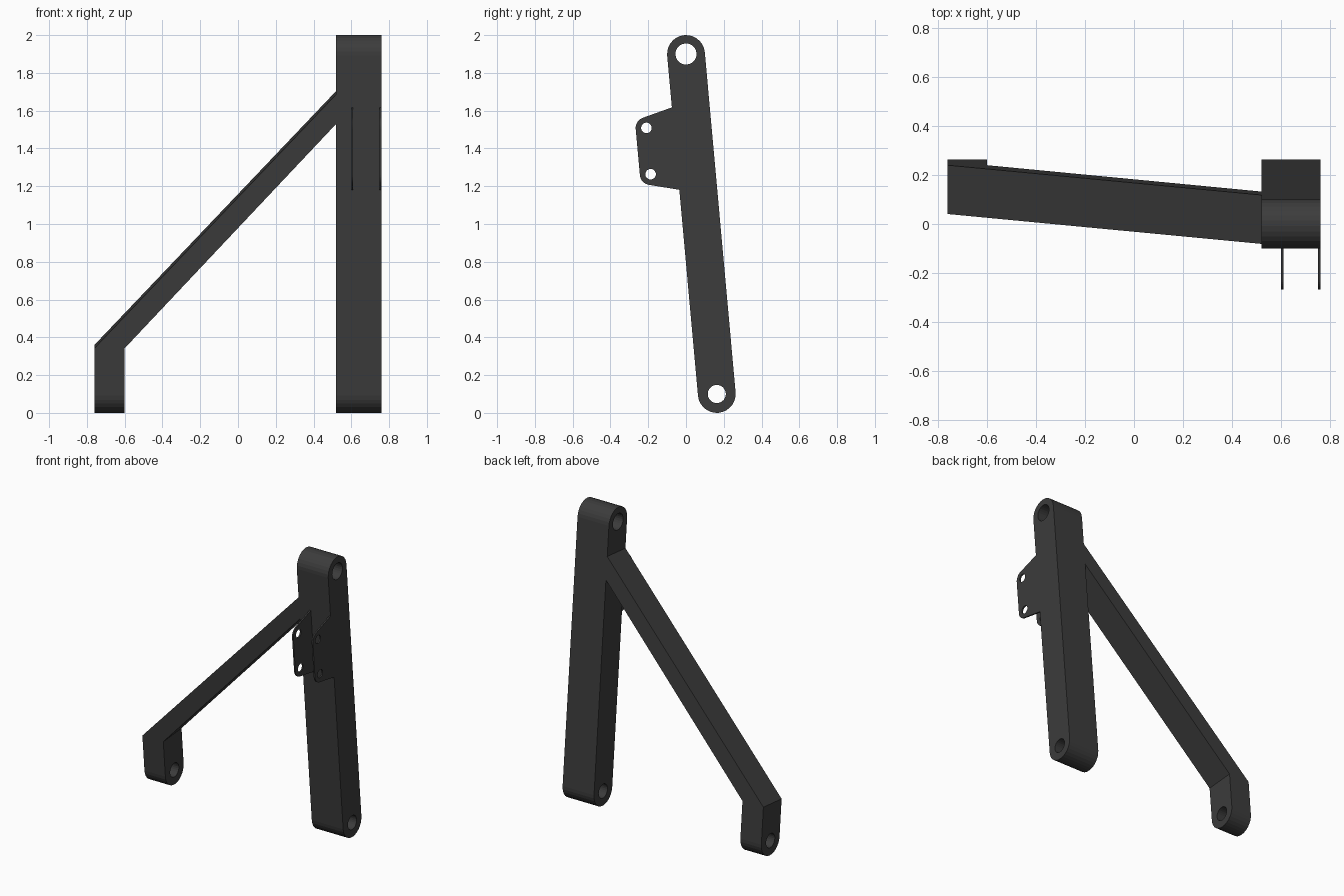
import bpy, bmesh
from math import cos, sin, radians
from mathutils import Vector, Matrix

if "Cube" in bpy.data.objects:
    bpy.data.objects.remove(bpy.data.objects["Cube"])

# Leaning frame: origin at the lower pin, U runs up the arm, N is its rear normal
PIN = Vector((0, 0.163, 0.1))
U = Vector((0, -0.163, 1.8))
LENGTH = U.length
U.normalize()
N = U.cross(Vector((1, 0, 0)))
FRAME = Matrix((Vector((1, 0, 0)), N, U)).transposed().to_4x4()
FRAME.translation = PIN

dark = bpy.data.materials.new("dark_metal")
dark.diffuse_color = (0.045, 0.045, 0.045, 1)
dark.use_nodes = True
dark.node_tree.nodes["Principled BSDF"].inputs["Base Color"].default_value = dark.diffuse_color


def arc(cx, cy, r, a0, a1, n):
    return [(cx + r * cos(radians(a0 + (a1 - a0) * i / n)),
             cy + r * sin(radians(a0 + (a1 - a0) * i / n))) for i in range(n + 1)]


def circle(cx, cy, r, n=24):
    return arc(cx, cy, r, 0, 360, n)[:-1]


def slab(name, loops, x0, x1):
    """Extrude a side profile (with holes) from x0 to x1 in the leaning frame."""
    cu = bpy.data.curves.new(name, 'CURVE')
    cu.dimensions = '2D'
    cu.fill_mode = 'BOTH'
    cu.extrude = (x1 - x0) / 2
    for pts in loops:
        sp = cu.splines.new('POLY')
        sp.points.add(len(pts) - 1)
        for p, (a, b) in zip(sp.points, pts):
            p.co = (a, b, 0, 1)
        sp.use_cyclic_u = True
    tmp = bpy.data.objects.new(name + "_profile", cu)
    bpy.context.collection.objects.link(tmp)
    bpy.context.view_layer.update()
    me = bpy.data.meshes.new_from_object(tmp.evaluated_get(bpy.context.evaluated_depsgraph_get()))
    bpy.data.objects.remove(tmp)
    bm = bmesh.new()
    bm.from_mesh(me)
    for v in bm.verts:
        a, b, c = v.co
        v.co = (c + (x0 + x1) / 2, a, b)
    bmesh.ops.remove_doubles(bm, verts=bm.verts, dist=1e-5)
    bmesh.ops.recalc_face_normals(bm, faces=bm.faces)
    for f in bm.faces:
        f.smooth = False
    bm.to_mesh(me)
    bm.free()
    me.materials.clear()
    me.materials.append(dark)
    ob = bpy.data.objects.new(name, me)
    ob.matrix_world = FRAME
    bpy.context.collection.objects.link(ob)
    return ob


# Main arm: rounded bar with a pin hole at each end
R = 0.1
slab("main_arm", [arc(0, 0, R, 180, 360, 14) + arc(0, LENGTH, R, 0, 180, 14),
                  circle(0, 0, 0.048), circle(0, LENGTH, 0.056)], 0.52, 0.76)

# Side foot with pin hole, its top face extruded into the diagonal brace
brace = slab("foot_and_brace", [arc(0, 0, R, 180, 360, 14) + [(R, 0.252), (-R, 0.252)],
                                circle(0, 0, 0.048)], -0.76, -0.60)
bm = bmesh.new()
bm.from_mesh(brace.data)
top = [f for f in bm.faces if all(v.co.z > 0.25 for v in f.verts)]
new = bmesh.ops.extrude_face_region(bm, geom=top)["geom"]
bmesh.ops.delete(bm, geom=[f for f in top if f.is_valid], context='FACES_ONLY')
for v in [g for g in new if isinstance(g, bmesh.types.BMVert)]:
    v.co.z = 1.445 if v.co.x > -0.68 else 1.602
    v.co.x = 0.52
bmesh.ops.recalc_face_normals(bm, faces=bm.faces)
bm.to_mesh(brace.data)
bm.free()

# Pair of thin bracket plates on the front of the arm
MID, HOLE, ROOT, W = 1.3135, 0.123, 0.219, -0.244
outline = ([(-R, MID + ROOT)] + arc(W, MID + HOLE, 0.057, 104.5, 180, 8)
           + arc(W, MID - HOLE, 0.057, 180, 255.5, 8) + [(-R, MID - ROOT)])
for side, x in (("inner", 0.60), ("outer", 0.75)):
    slab(side + "_bracket_plate", [outline, circle(W, MID + HOLE, 0.028, 20),
                                   circle(W, MID - HOLE, 0.028, 20)], x, x + 0.01)
